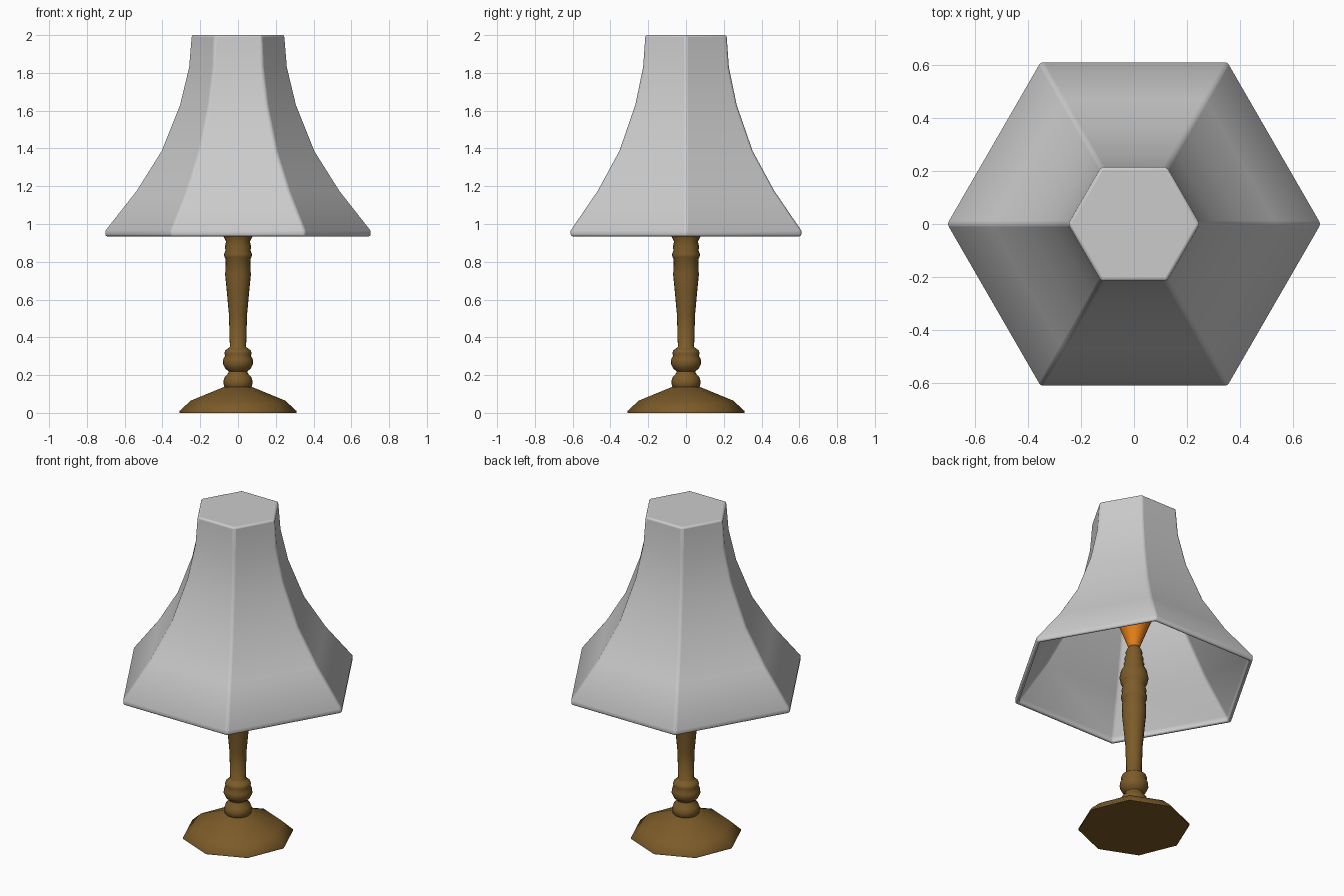
import bpy, bmesh
from math import cos, sin, pi, radians

if "Cube" in bpy.data.objects:
    bpy.data.objects.remove(bpy.data.objects["Cube"])


def material(name, rgb):
    m = bpy.data.materials.new(name)
    m.diffuse_color = (*rgb, 1)
    m.use_nodes = True
    m.node_tree.nodes["Principled BSDF"].inputs["Base Color"].default_value = m.diffuse_color
    return m


def lathe(name, profile, sides, mat=None, cap_bottom=True, angle=40):
    """Revolve (radius, z) points, listed bottom to top, around the z axis."""
    bm = bmesh.new()
    rings = [[bm.verts.new((r * cos(2 * pi * i / sides), r * sin(2 * pi * i / sides), z))
              for i in range(sides)] for r, z in profile]
    for a, b in zip(rings, rings[1:]):
        for i in range(sides):
            j = (i + 1) % sides
            bm.faces.new((a[i], a[j], b[j], b[i]))
    if cap_bottom:
        bm.faces.new(rings[0][::-1])
    bm.faces.new(rings[-1])
    mesh = bpy.data.meshes.new(name)
    bm.to_mesh(mesh)
    bm.free()
    ob = bpy.data.objects.new(name, mesh)
    bpy.context.collection.objects.link(ob)
    if mat:
        mesh.materials.append(mat)
    bpy.ops.object.select_all(action='DESELECT')
    ob.select_set(True)
    bpy.context.view_layer.objects.active = ob
    bpy.ops.object.shade_smooth_by_angle(angle=radians(angle))
    return ob


wood = material("wood", (0.20, 0.105, 0.022))
glow = material("bulb_orange", (0.80, 0.22, 0.01))

# Octagonal foot
lathe("foot", [(0.31, 0), (0.31, 0.01), (0.25, 0.065), (0.08, 0.135), (0.05, 0.14)], 8, wood, angle=50)

# Turned stem: lower beads, flared column, rings, upper bulge and socket
lathe("stem", [
    (0.06, 0.125), (0.074, 0.14), (0.078, 0.165), (0.07, 0.19), (0.052, 0.21), (0.05, 0.22),
    (0.068, 0.235), (0.08, 0.26), (0.078, 0.285), (0.068, 0.303), (0.073, 0.315), (0.068, 0.33),
    (0.052, 0.342), (0.043, 0.35), (0.048, 0.52), (0.06, 0.65), (0.068, 0.73), (0.065, 0.815),
    (0.072, 0.825), (0.074, 0.84), (0.066, 0.86), (0.07, 0.88), (0.063, 0.905),
    (0.075, 0.93), (0.081, 0.96), (0.073, 1.0), (0.055, 1.035), (0.058, 1.05), (0.05, 1.065),
    (0.054, 1.085), (0.045, 1.105), (0.047, 1.125), (0.036, 1.15), (0.03, 1.16)],
    20, wood, angle=60)

# Light bulb
lathe("bulb", [(0.03, 1.15), (0.04, 1.18), (0.078, 1.28), (0.11, 1.36), (0.122, 1.42),
               (0.11, 1.48), (0.075, 1.525), (0.03, 1.545)], 16, glow, angle=60)

# Hollow hexagonal shade, open below, with softened edges
shade = lathe("shade", [(0.705, 0.935), (0.705, 0.965), (0.54, 1.175), (0.408, 1.385),
                        (0.31, 1.63), (0.262, 1.83), (0.248, 2.0)], 6, cap_bottom=False)
wall = shade.modifiers.new("wall", 'SOLIDIFY')
wall.thickness = 0.025
wall.offset = -1
soft = shade.modifiers.new("soft_edges", 'BEVEL')
soft.width = 0.012
soft.segments = 3
soft.limit_method = 'ANGLE'
soft.angle_limit = radians(35)
